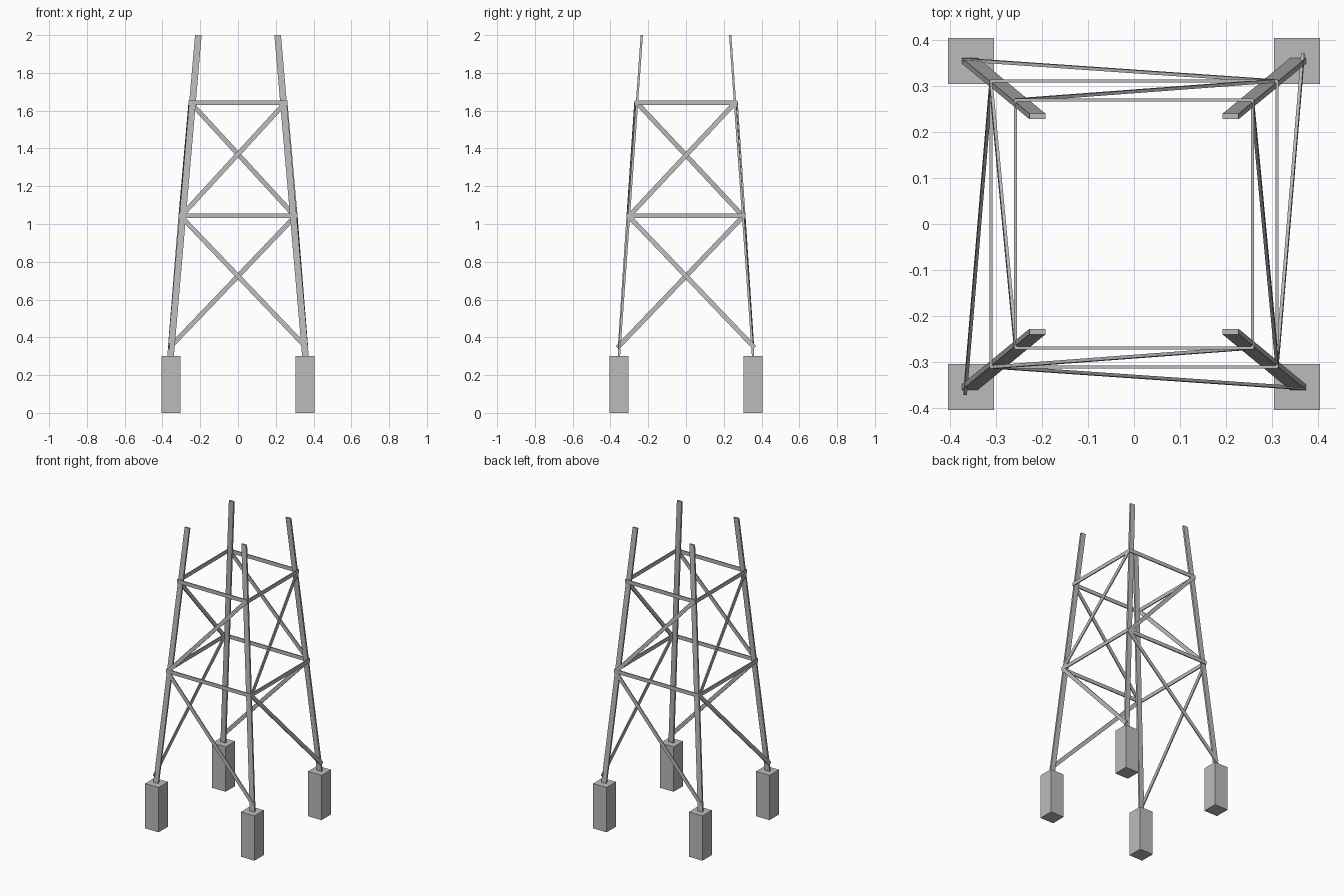
import bpy
import bmesh
from math import pi
from mathutils import Vector, Matrix

cube = bpy.data.objects.get("Cube")
if cube:
    bpy.data.objects.remove(cube, do_unlink=True)

steel = bpy.data.materials.new("grey_steel")
steel.use_nodes = True
GREY = (0.5, 0.5, 0.5, 1)
steel.diffuse_color = GREY
steel.node_tree.nodes["Principled BSDF"].inputs["Base Color"].default_value = GREY


def add_part(name, bm):
    bmesh.ops.recalc_face_normals(bm, faces=bm.faces)
    mesh = bpy.data.meshes.new(name)
    bm.to_mesh(mesh)
    bm.free()
    mesh.materials.append(steel)
    obj = bpy.data.objects.new(name, mesh)
    bpy.context.collection.objects.link(obj)
    return obj


def post(name, foot, head, sx, sy):
    """Leaning bar with level ends."""
    bm = bmesh.new()
    bmesh.ops.create_cube(bm, size=1)
    for v in bm.verts:
        centre = head if v.co.z > 0 else foot
        v.co = Vector(centre) + Vector((v.co.x * sx, v.co.y * sy, 0))
    return add_part(name, bm)


def strut(name, a, b, turn, width=0.025, thick=0.007):
    """Flat bar between two points of the front face, turned to its own side."""
    a, b = Vector(a), Vector(b)
    along = (b - a).normalized()
    flat = along.cross(Vector((0, 1, 0))).normalized()
    out = along.cross(flat)
    frame = Matrix((along, flat, out)).transposed().to_4x4()
    size = Matrix.Diagonal(((b - a).length, width, thick, 1))
    bm = bmesh.new()
    bmesh.ops.create_cube(bm, size=1)
    bm.transform(turn @ Matrix.Translation((a + b) / 2) @ frame @ size)
    return add_part(name, bm)


# Footings and leaning legs
for sx, side in ((1, "left"), (-1, "right")):
    for sy, end in ((-1, "front"), (1, "back")):
        tag = f"{end}_{side}"
        x, y = 0.355 * sx, 0.355 * sy
        post(f"footing_{tag}", (x, y, 0), (x, y, 0.3), 0.1, 0.1)
        post(f"leg_{tag}", (0.357 * sx, 0.355 * sy, 0.3),
             (0.21 * sx, 0.234 * sy, 2), 0.035, 0.012)

# Level rails and zigzag braces, one set per side
LOW, MID, TOP = 0.345, 1.043, 1.642
for i, side in enumerate(("front", "left", "back", "right")):
    turn = Matrix.Rotation(i * pi / 2, 4, "Z")
    across = i % 2 == 1
    mid_out = 0.311
    top_out = 0.258 if across else 0.27
    top_half = 0.27 if across else 0.26
    low_out = 0.367 if across else 0.357
    strut(f"middle_rail_{side}", (-0.312, -mid_out, MID), (0.312, -mid_out, MID), turn)
    strut(f"upper_rail_{side}", (-top_half, -top_out, TOP), (top_half, -top_out, TOP), turn)
    strut(f"lower_brace_{side}", (0.363, -low_out, LOW), (-0.305, -mid_out, MID), turn)
    strut(f"upper_brace_{side}", (-0.3, -mid_out, MID), (top_half - 0.01, -top_out, TOP), turn)
